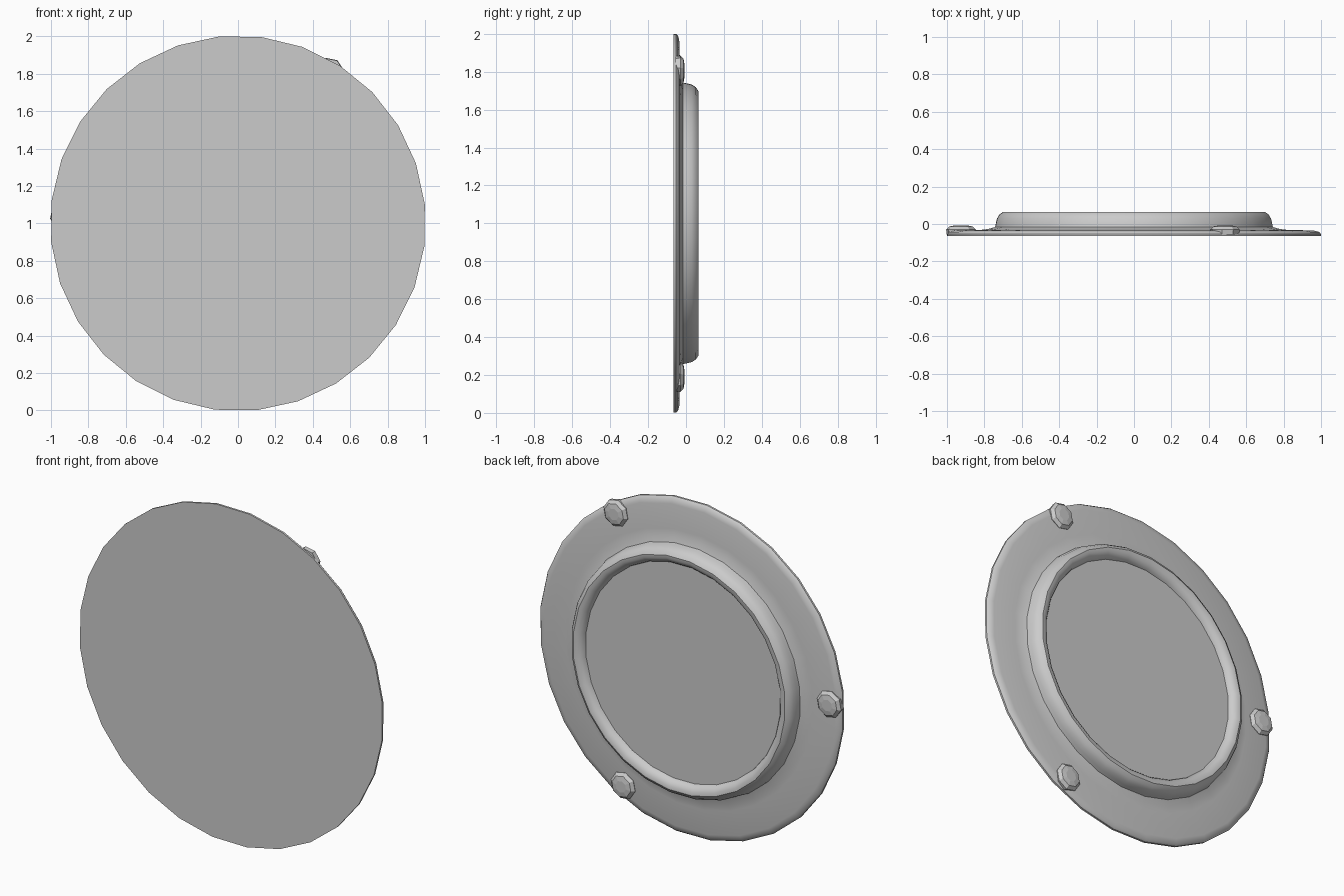
import bpy, bmesh
from math import cos, sin, pi, radians

cube = bpy.data.objects.get("Cube")
if cube:
    bpy.data.objects.remove(cube, do_unlink=True)

grey = bpy.data.materials.new("plain grey")
grey.use_nodes = True
colour = (0.6, 0.6, 0.6, 1)
grey.diffuse_color = colour
grey.node_tree.nodes["Principled BSDF"].inputs["Base Color"].default_value = colour


def turned(name, profile, sides, centre, turn, smooth_angle):
    """Turn a (radius, y) profile about the y axis and cap both ends flat."""
    bm = bmesh.new()
    rings = []
    for r, y in profile:
        angles = [2 * pi * (i + turn) / sides for i in range(sides)]
        rings.append([bm.verts.new((r * cos(a), y, r * sin(a))) for a in angles])
    bm.faces.new(rings[0])
    bm.faces.new(rings[-1])
    for a, b in zip(rings, rings[1:]):
        for i in range(sides):
            j = (i + 1) % sides
            bm.faces.new((a[i], a[j], b[j], b[i]))
    bmesh.ops.recalc_face_normals(bm, faces=bm.faces)
    mesh = bpy.data.meshes.new(name)
    bm.to_mesh(mesh)
    bm.free()
    mesh.materials.append(grey)
    obj = bpy.data.objects.new(name, mesh)
    obj.location = (centre[0], 0, centre[1])
    bpy.context.collection.objects.link(obj)
    bpy.ops.object.select_all(action='DESELECT')
    obj.select_set(True)
    bpy.context.view_layer.objects.active = obj
    bpy.ops.object.shade_smooth_by_angle(angle=radians(smooth_angle))


# Plate: flat front, soft rim, flange, low fillet, rounded ring, flat panel
rim = [(1.004, -0.065), (1.004, -0.053), (0.995, -0.042), (0.965, -0.035)]
flange = [(0.82, -0.031), (0.78, -0.026), (0.746, -0.016)]
ring = [(0.742, 0.005), (0.736, 0.03), (0.722, 0.052), (0.702, 0.065),
        (0.682, 0.063), (0.664, 0.051), (0.653, 0.038), (0.648, 0.024)]
turned("ringed_plate", rim + flange + ring, 28, (0, 1), 0.45, 38)

# Three faceted bolt heads near the rim
for name, spot in (("upper_left_bolt", (0.486, 1.805)),
                   ("right_bolt", (-0.925, 1.04)),
                   ("lower_left_bolt", (0.437, 0.19))):
    turned(name, [(0.078, -0.055), (0.081, -0.03), (0.064, -0.013), (0.035, -0.008)],
           8, spot, 0.25, 5)
